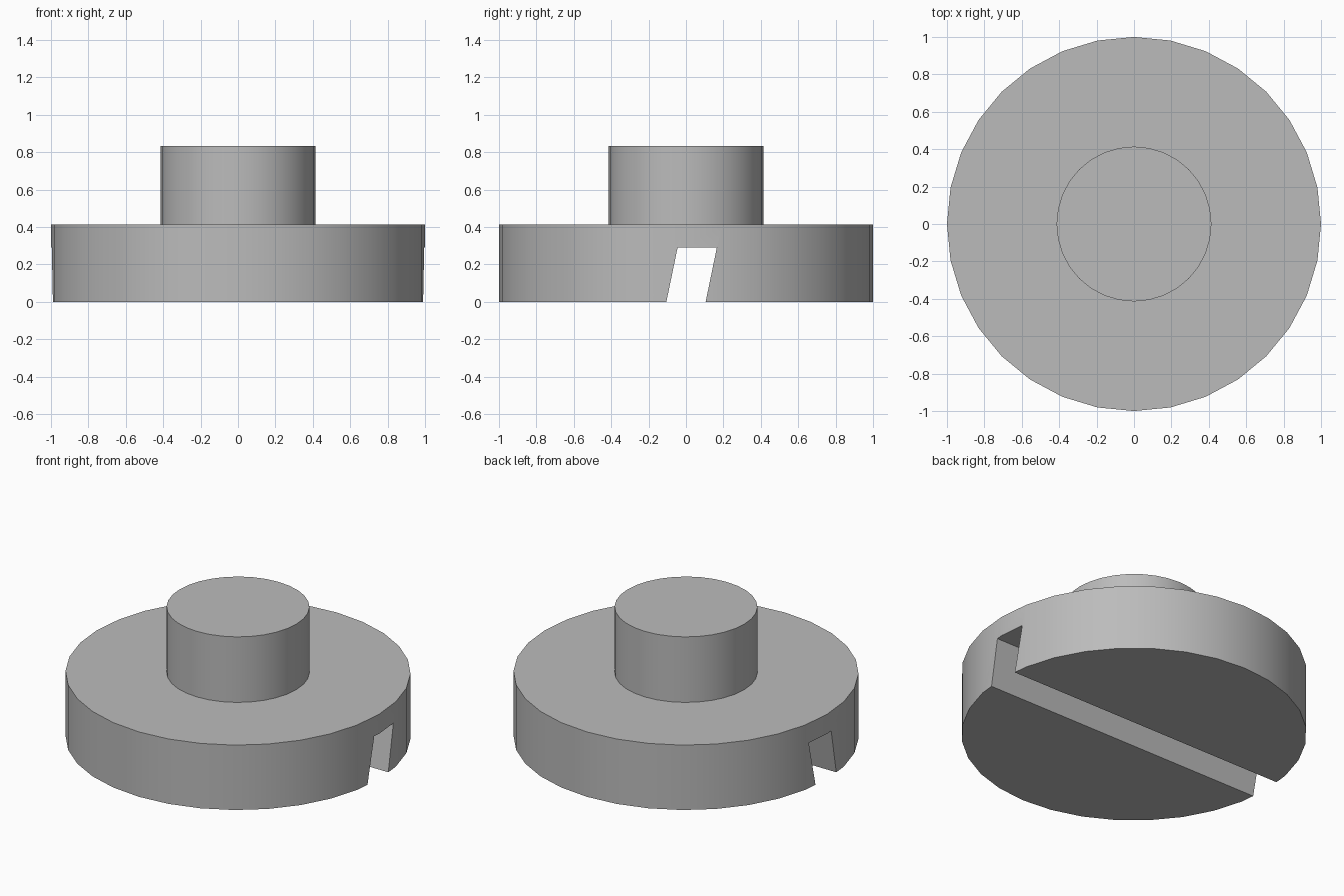
import bpy, bmesh, math
from mathutils import Matrix, Vector

cube = bpy.data.objects.get("Cube")
if cube:
    bpy.data.objects.remove(cube, do_unlink=True)

DISC_R, DISC_H = 1.0, 0.415
BOSS_R, TOTAL_H = 0.414, 0.834
SEGMENTS = 32

grey = bpy.data.materials.new("plain grey")
grey.use_nodes = True
grey.diffuse_color = (0.5, 0.5, 0.5, 1)
grey.node_tree.nodes["Principled BSDF"].inputs["Base Color"].default_value = (0.5, 0.5, 0.5, 1)


def make_object(name, bm):
    bmesh.ops.recalc_face_normals(bm, faces=bm.faces)
    mesh = bpy.data.meshes.new(name)
    bm.to_mesh(mesh)
    bm.free()
    mesh.materials.append(grey)
    obj = bpy.data.objects.new(name, mesh)
    bpy.context.collection.objects.link(obj)
    return obj


# Stepped disc: a round plate whose top is inset and raised into the boss
bm = bmesh.new()
bmesh.ops.create_cone(bm, cap_ends=True, segments=SEGMENTS, radius1=DISC_R, radius2=DISC_R,
                      depth=DISC_H, matrix=Matrix.Translation((0, 0, DISC_H / 2)))
top = max(bm.faces, key=lambda f: f.calc_center_median().z)
for scale, rise in ((BOSS_R / DISC_R, 0), (1, TOTAL_H - DISC_H)):
    new = bmesh.ops.extrude_face_region(bm, geom=[top])
    bm.faces.remove(top)
    top = next(g for g in new["geom"] if isinstance(g, bmesh.types.BMFace))
    for v in top.verts:
        v.co = Vector((v.co.x * scale, v.co.y * scale, v.co.z + rise))
disc = make_object("slotted_disc", bm)

# Slanted slot across the underside, running along x
SLOT_HALF, SLOT_TOP, SHIFT, LOW = 0.105, 0.29, 0.06, -0.1
bm = bmesh.new()
profile = []
for side, z in ((-1, LOW), (1, LOW), (1, SLOT_TOP), (-1, SLOT_TOP)):
    profile.append(bm.verts.new((-1.2, side * SLOT_HALF + SHIFT * z / SLOT_TOP, z)))
face = bm.faces.new(profile)
end = bmesh.ops.extrude_face_region(bm, geom=[face])
bmesh.ops.translate(bm, vec=(2.4, 0, 0),
                    verts=[g for g in end["geom"] if isinstance(g, bmesh.types.BMVert)])
cutter = make_object("slot_cutter", bm)

cut = disc.modifiers.new("slot", 'BOOLEAN')
cut.operation = 'DIFFERENCE'
cut.solver = 'EXACT'
cut.object = cutter

# Apply the cut, drop the cutter and smooth the round walls
bpy.ops.object.select_all(action='DESELECT')
disc.select_set(True)
bpy.context.view_layer.objects.active = disc
bpy.ops.object.modifier_apply(modifier=cut.name)
bpy.data.objects.remove(cutter, do_unlink=True)
bpy.ops.object.shade_smooth_by_angle(angle=math.radians(30))
